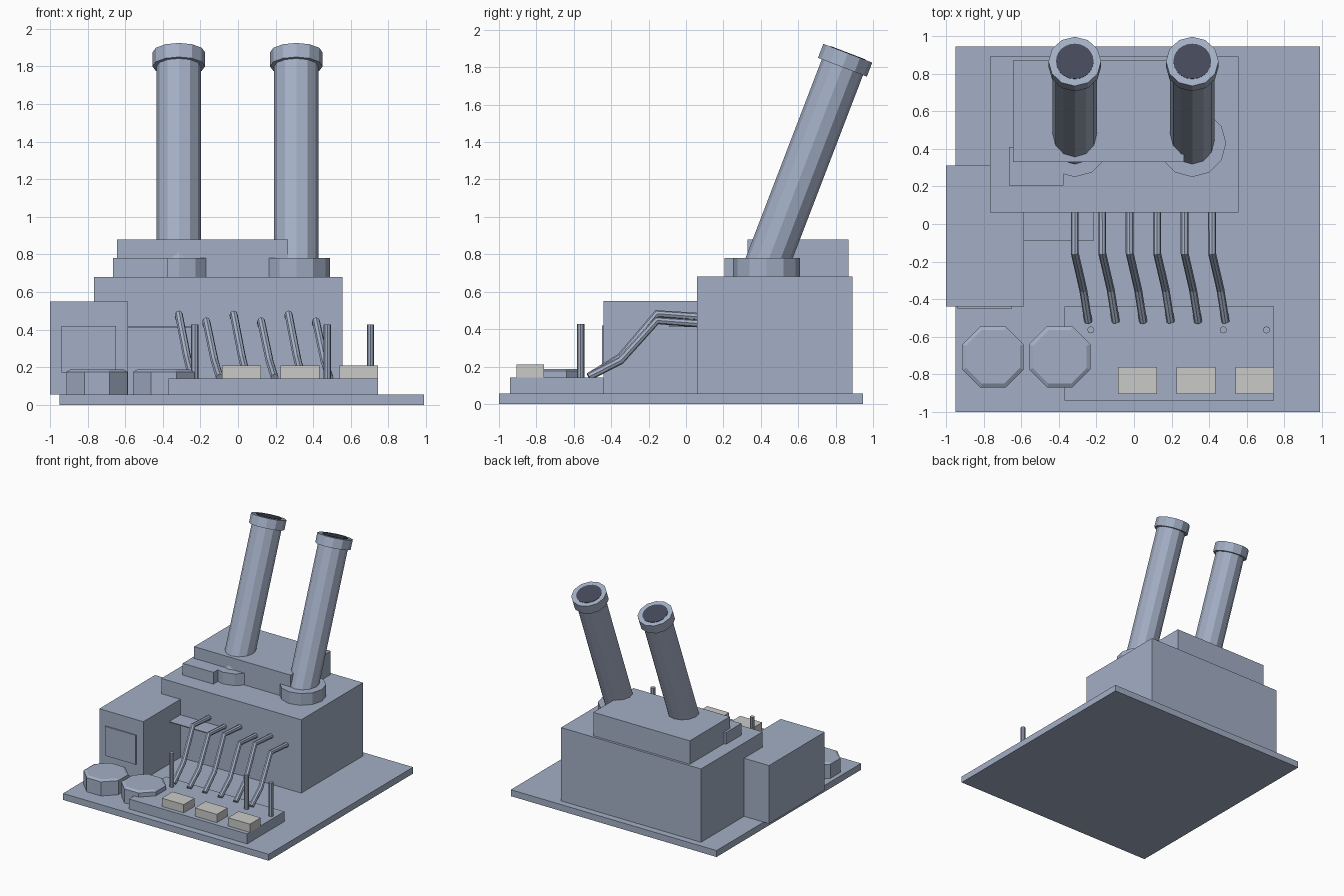
import bpy, bmesh, math
from mathutils import Vector, Matrix

if "Cube" in bpy.data.objects:
    bpy.data.objects.remove(bpy.data.objects["Cube"], do_unlink=True)


def material(name, rgb):
    m = bpy.data.materials.new(name)
    m.use_nodes = True
    m.diffuse_color = (*rgb, 1)
    m.node_tree.nodes["Principled BSDF"].inputs["Base Color"].default_value = (*rgb, 1)
    return m


STEEL = material("blue grey", (0.37, 0.43, 0.56))
PALE = material("pale grey", (0.59, 0.59, 0.58))
DARK = material("dark slate", (0.058, 0.066, 0.1))


def finish(name, bm, mat):
    bmesh.ops.recalc_face_normals(bm, faces=bm.faces)
    mesh = bpy.data.meshes.new(name)
    bm.to_mesh(mesh)
    bm.free()
    mesh.materials.append(mat)
    ob = bpy.data.objects.new(name, mesh)
    bpy.context.collection.objects.link(ob)
    return ob


def box(name, xs, ys, zs, mat=STEEL):
    bm = bmesh.new()
    bmesh.ops.create_cube(bm, size=1)
    for v in bm.verts:
        v.co = [(a + b) / 2 + c * (b - a) for c, (a, b) in zip(v.co, (xs, ys, zs))]
    return finish(name, bm, mat)


def tube(name, start, end, r1, sides, r2=None, mat=STEEL, turn=0):
    """Closed prism or cone between two points."""
    start, end = Vector(start), Vector(end)
    axis = end - start
    tilt = Matrix.Rotation(-math.atan2(axis.y, axis.z), 4, "X")
    place = Matrix.Translation((start + end) / 2) @ tilt @ Matrix.Rotation(turn, 4, "Z")
    bm = bmesh.new()
    bmesh.ops.create_cone(bm, cap_ends=True, segments=sides, radius1=r1,
                          radius2=r1 if r2 is None else r2,
                          depth=axis.length, matrix=place)
    return finish(name, bm, mat)


# Base and stacked blocks
FLOOR = 0.055
box("base_plate", (-0.95, 0.99), (-1, 0.945), (0, FLOOR))
box("main_block", (-0.765, 0.555), (0.06, 0.89), (FLOOR, 0.68))
box("upper_block", (-0.645, 0.265), (0.33, 0.87), (0.68, 0.88))
box("roof_box", (-0.665, -0.375), (0.205, 0.41), (0.68, 0.78))

# Side cabinet with front panel and thin shelf
box("side_cabinet", (-1, -0.585), (-0.44, 0.31), (FLOOR, 0.55))
box("cabinet_panel", (-0.94, -0.65), (-0.45, -0.44), (0.17, 0.42))
box("wall_shelf", (-0.585, -0.215), (-0.09, 0.06), (0.41, 0.418))

# Leaning chimneys with collars, dark mouths and round footings
LEAN = math.radians(21)
lean = Vector((0, math.sin(LEAN), math.cos(LEAN)))
for side, x in (("right", -0.315), ("left", 0.31)):
    top = Vector((x, 0.865, 1.875))
    tube(side + "_chimney_footing", (x, 0.43, 0.68), (x, 0.43, 0.78), 0.18, 12)
    tube(side + "_chimney", top - lean * 1.26, top - lean * 0.04, 0.118, 12)
    tube(side + "_chimney_collar", top - lean * 0.08, top, 0.14, 12)
    tube(side + "_chimney_mouth", top - lean * 0.002, top + lean * 0.003, 0.1, 24, mat=DARK)

# Octagonal tanks with chamfered lids
for side, x in (("outer", -0.75), ("inner", -0.395)):
    r = 0.163 / math.cos(math.pi / 8)
    tube(side + "_tank", (x, -0.707, FLOOR), (x, -0.707, 0.175), r, 8, turn=math.pi / 8)
    tube(side + "_tank_lid", (x, -0.707, 0.175), (x, -0.707, 0.187), r, 8, r - 0.022,
         turn=math.pi / 8)

# Control platform, keys and rods
box("control_platform", (-0.37, 0.745), (-0.94, -0.44), (FLOOR, 0.14))
for i in range(3):
    x = -0.085 + i * 0.312
    box(f"key_{i + 1}", (x, x + 0.207), (-0.905, -0.76), (0.14, 0.21), PALE)
for i, x in enumerate((-0.23, 0.475, 0.705)):
    tube(f"rod_{i + 1}", (x, -0.563, 0.13), (x, -0.563, 0.428), 0.019, 8)

# Bent pipes from the wall down to the platform, at alternating heights
for i in range(6):
    x = -0.315 + i * 0.146
    drop = 0.036 * (i % 2)
    path = [(x, 0.08, 0.465 - drop), (x, -0.155, 0.482 - drop),
            (x + 0.045, -0.35, 0.25 - drop * 0.5), (x + 0.072, -0.52, 0.145)]
    curve = bpy.data.curves.new(f"pipe_{i + 1}", "CURVE")
    curve.dimensions = "3D"
    curve.bevel_depth = 0.021
    curve.bevel_resolution = 2
    curve.use_fill_caps = True
    line = curve.splines.new("POLY")
    line.points.add(len(path) - 1)
    for p, co in zip(line.points, path):
        p.co = (*co, 1)
    line.use_smooth = False
    curve.materials.append(STEEL)
    bpy.context.collection.objects.link(bpy.data.objects.new(f"pipe_{i + 1}", curve))
